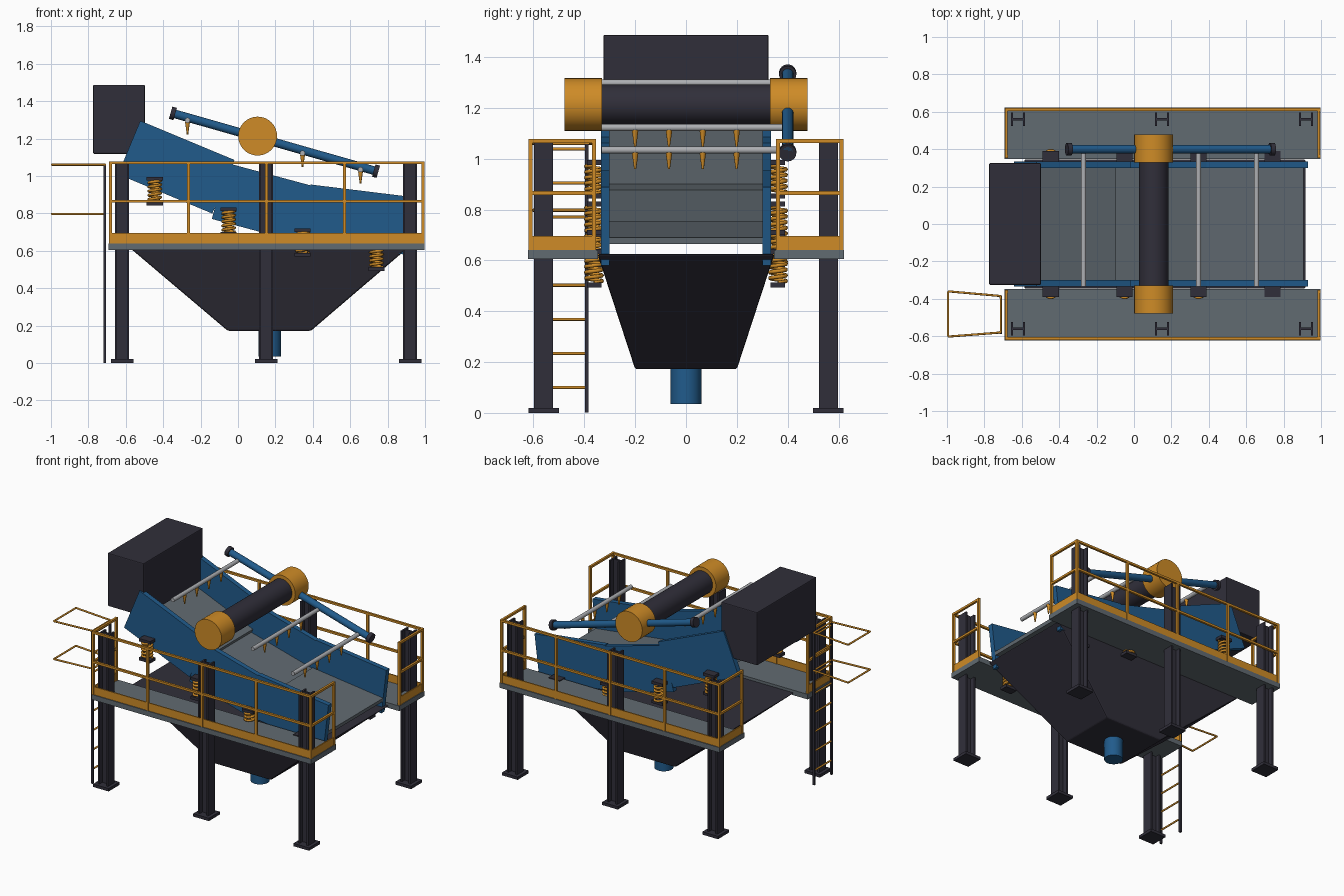
import bpy
import math
from mathutils import Vector, Matrix

old = bpy.data.objects.get("Cube")
if old:
    bpy.data.objects.remove(old, do_unlink=True)


def material(name, rgb):
    m = bpy.data.materials.new(name)
    m.use_nodes = True
    m.diffuse_color = (*rgb, 1)
    m.node_tree.nodes["Principled BSDF"].inputs["Base Color"].default_value = (*rgb, 1)
    return m


BLUE = material("blue paint", (0.015, 0.105, 0.26))
ORANGE = material("safety orange", (0.62, 0.26, 0.02))
DARK = material("dark steel", (0.03, 0.028, 0.042))
GREY = material("grating grey", (0.12, 0.145, 0.165))
LIGHT = material("pipe grey", (0.42, 0.43, 0.45))


def mesh_object(name, verts, faces, mat):
    me = bpy.data.meshes.new(name)
    me.from_pydata(verts, [], faces)
    ob = bpy.data.objects.new(name, me)
    bpy.context.collection.objects.link(ob)
    me.materials.append(mat)
    return ob


BOX_FACES = [(0, 3, 2, 1), (4, 5, 6, 7), (0, 1, 5, 4),
             (1, 2, 6, 5), (2, 3, 7, 6), (3, 0, 4, 7)]


def frustum(name, low, high, z0, z1, mat):
    """Block between two rectangles given as x0, x1, y0, y1."""
    verts = []
    for (x0, x1, y0, y1), z in ((low, z0), (high, z1)):
        verts += [(x0, y0, z), (x1, y0, z), (x1, y1, z), (x0, y1, z)]
    return mesh_object(name, verts, BOX_FACES, mat)


def box(name, x, y, z, mat):
    """Block from three (min, max) ranges."""
    r = (*sorted(x), *sorted(y))
    return frustum(name, r, r, z[0], z[1], mat)


def rod(name, a, b, r, mat, r2=None, sides=24):
    """Cylinder or cone from point a to point b."""
    a, b = Vector(a), Vector(b)
    d = b - a
    bpy.ops.mesh.primitive_cone_add(vertices=sides, radius1=r, radius2=r if r2 is None else r2,
                                    depth=d.length, location=(a + b) / 2,
                                    rotation=d.to_track_quat("Z", "Y").to_euler())
    ob = bpy.context.object
    ob.name = name
    ob.data.materials.append(mat)
    bpy.ops.object.shade_smooth_by_angle(angle=math.radians(40))
    return ob


def bar(name, a, b, w, mat):
    """Square bar parallel to an axis."""
    rng = [(min(p, q) - w / 2, max(p, q) + w / 2) for p, q in zip(a, b)]
    return box(name, *rng, mat)


def bevel(ob, width):
    mod = ob.modifiers.new("bevel", "BEVEL")
    mod.width = width
    mod.segments = 2


def coil(name, x, y, z0, z1, r, turns, mat):
    """Helical spring."""
    cu = bpy.data.curves.new(name, "CURVE")
    cu.dimensions = "3D"
    cu.bevel_depth = 0.008
    cu.bevel_resolution = 1
    n = turns * 14
    sp = cu.splines.new("POLY")
    sp.points.add(n)
    for i, p in enumerate(sp.points):
        t = 2 * math.pi * turns * i / n
        p.co = (x + r * math.cos(t), y + r * math.sin(t), z0 + (z1 - z0) * i / n, 1)
    cu.materials.append(mat)
    bpy.context.collection.objects.link(bpy.data.objects.new(name, cu))


# Columns with H section and base plates
for side in (-1, 1):
    for cx in (-0.62, 0.15, 0.92):
        cy = side * 0.56
        box("column_base", (cx - 0.06, cx + 0.06), (cy - 0.06, cy + 0.06), (0, 0.02), DARK)
        box("column_web", (cx - 0.03, cx + 0.03), (cy - 0.006, cy + 0.006), (0.02, 1.065), DARK)
        for s in (-1, 1):
            box("column_flange", (cx + s * 0.026, cx + s * 0.038),
                (cy - 0.037, cy + 0.037), (0.02, 1.065), DARK)

# Walkways with railings
X0, X1 = -0.683, 0.988
for side in (-1, 1):
    yo, yi = side * 0.612, side * 0.362
    box("walkway", (-0.692, 0.997), (side * 0.347, side * 0.622), (0.605, 0.64), GREY)
    for z in (0.865, 1.07):
        bar("long_rail", (X0, yo, z), (X1, yo, z), 0.015, ORANGE)
    for i in range(5):
        x = X0 + (X1 - X0) * i / 4
        bar("rail_post", (x, yo, 0.645), (x, yo, 1.07), 0.016, ORANGE)
    box("toe_board", (X0, X1), (yo - 0.004, yo + 0.004), (0.64, 0.695), ORANGE)
    for x in (X0, X1):
        for z in (0.865, 1.07):
            bar("end_rail", (x, yi, z), (x, yo, z), 0.015, ORANGE)
        bar("end_post", (x, yi, 0.645), (x, yi, 1.07), 0.016, ORANGE)
        box("end_toe_board", (x - 0.004, x + 0.004), (yi, yo), (0.64, 0.695), ORANGE)

# Hopper and outlet
hopper = frustum("hopper", (-0.055, 0.39, -0.2, 0.2), (-0.59, 0.92, -0.348, 0.348),
                 0.172, 0.625, DARK)
bevel(hopper, 0.008)
rod("outlet_pipe", (0.17, 0, 0.035), (0.17, 0, 0.19), 0.06, BLUE)

# Three sloping screen sections
for cx, cz, deg in ((-0.33, 1.047, 22.6), (0.164, 0.849, 15), (0.64, 0.767, 7)):
    place = Matrix.Translation((cx, 0, cz)) @ Matrix.Rotation(math.radians(deg), 4, "Y")
    for side in (-1, 1):
        box("screen_side_plate", (-0.273, 0.273), (side * 0.3, side * 0.335),
            (-0.155, 0.155), BLUE).matrix_world = place
    box("screen_deck", (-0.273, 0.273), (-0.3, 0.3), (-0.07, -0.045), GREY).matrix_world = place

# Springs between brackets
for x, top in ((-0.445, 0.995), (-0.05, 0.832), (0.345, 0.72), (0.74, 0.645)):
    for side in (-1, 1):
        y = side * 0.362
        for z in (top, top - 0.132):
            box("spring_bracket", (x - 0.043, x + 0.043), (side * 0.333, side * 0.39),
                (z - 0.02, z), DARK)
        coil("spring", x, y, top - 0.132, top - 0.02, 0.032, 5, ORANGE)

# Feed box
bevel(box("feed_box", (-0.775, -0.497), (-0.325, 0.325), (1.118, 1.487), DARK), 0.006)

# Exciter drum with end covers
rod("drum", (0.105, -0.34, 1.213), (0.105, 0.34, 1.213), 0.079, DARK, sides=32)
for side in (-1, 1):
    rod("drum_cover", (0.105, side * 0.33, 1.213), (0.105, side * 0.478, 1.213),
        0.104, ORANGE, sides=32)

# Spray header with caps, cross pipes and nozzles
A, B = Vector((-0.36, 0.4, 1.338)), Vector((0.75, 0.4, 1.022))
step = (B - A).normalized() * 0.025
rod("spray_header", A, B, 0.023, BLUE)
rod("header_cap", A, A + step, 0.034, DARK)
rod("header_cap", B - step, B, 0.034, DARK)
for x in (-0.27, 0.345, 0.655):
    z = A.z + (x - A.x) / (B.x - A.x) * (B.z - A.z) - 0.015
    rod("spray_pipe", (x, -0.333, z), (x, 0.4, z), 0.014, LIGHT, sides=16)
    for i in range(4):
        y = -0.2 + i * 0.133
        rod("nozzle", (x, y, z - 0.01), (x, y, z - 0.075), 0.013, ORANGE, r2=0.004, sides=12)

# Ladder with guard hoops
LX = -0.712
for y in (-0.39, -0.58):
    bar("ladder_stringer", (LX, y, 0.008), (LX, y, 1.05), 0.014, DARK)
for i in range(8):
    z = 0.1 + i * 0.134
    rod("ladder_rung", (LX, -0.58, z), (LX, -0.39, z), 0.006, ORANGE, sides=10)
for z in (0.797, 1.06):
    path = [(LX, -0.385, z), (-0.994, -0.36, z), (-0.994, -0.602, z), (LX, -0.58, z)]
    for a, b in zip(path, path[1:] + path[:1]):
        rod("guard_hoop", a, b, 0.006, ORANGE, sides=10)
